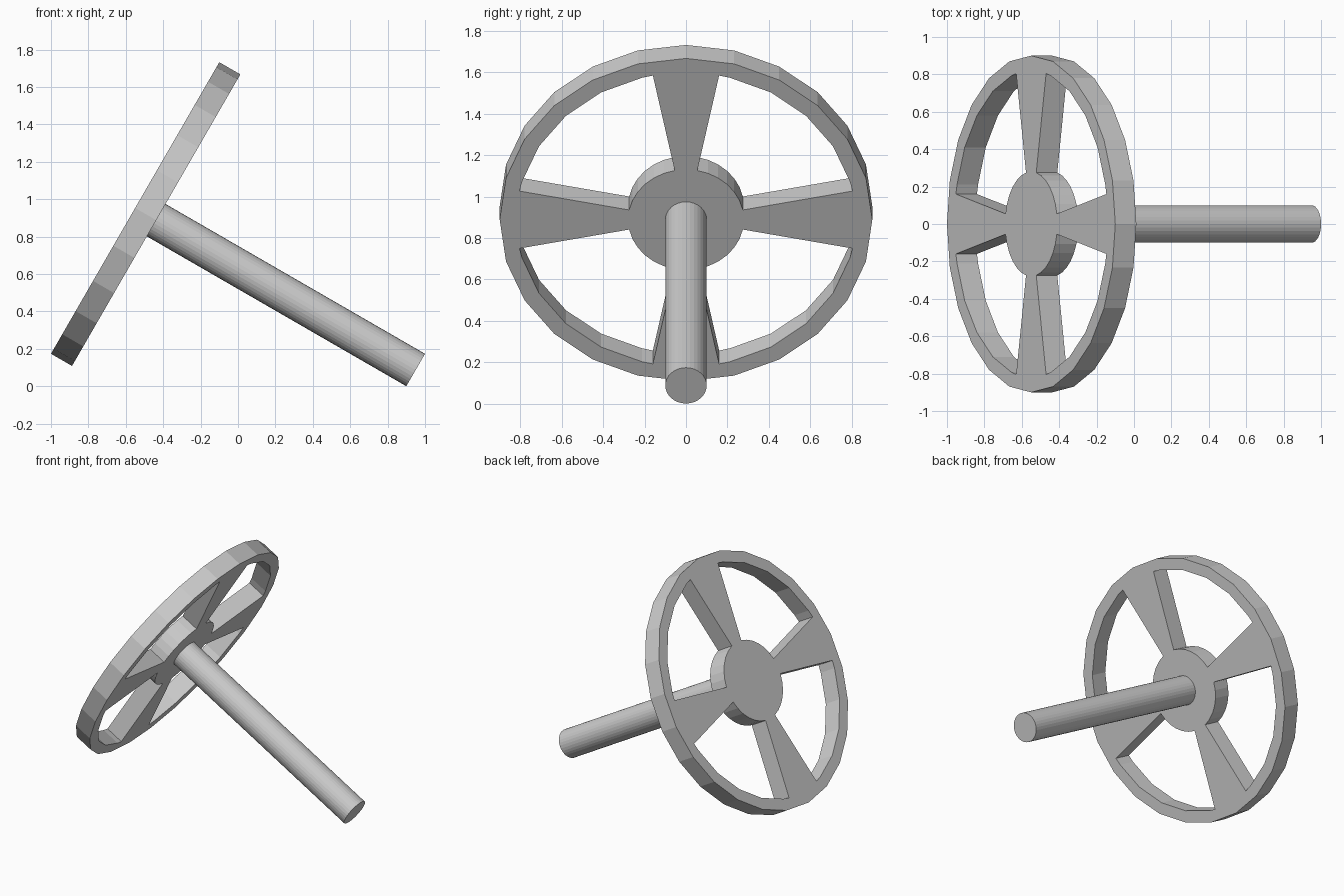
import bpy
from math import sin, cos, radians
from mathutils import Vector

if "Cube" in bpy.data.objects:
    bpy.data.objects.remove(bpy.data.objects["Cube"])

R_RIM, R_IN, R_HUB, R_SHAFT = 0.9, 0.82, 0.28, 0.1
THICK, LENGTH, SPOKE = 0.13, 1.732, 11.25
TILT = (0, radians(120), 0)
AXIS = Vector((0.866, 0, -0.5))
BACK = Vector((-0.55, 0, 0.953))


def arc(r, angles):
    return [(r * cos(radians(a)), r * sin(radians(a))) for a in angles]


# Wheel plate: outer outline plus four sector-shaped openings
outlines = [arc(R_RIM, range(0, 360, 15))]
for q in range(0, 360, 90):
    outer = [SPOKE, 15, 30, 45, 60, 75, 90 - SPOKE]
    inner = [90 - SPOKE - i * (90 - 2 * SPOKE) / 6 for i in range(7)]
    outlines.append(arc(R_IN, [q + a for a in outer]) + arc(R_HUB, [q + a for a in inner]))

curve = bpy.data.curves.new("wheel", 'CURVE')
curve.dimensions = '2D'
curve.fill_mode = 'BOTH'
curve.extrude = THICK / 2
for pts in outlines:
    s = curve.splines.new('POLY')
    s.points.add(len(pts) - 1)
    for p, (x, y) in zip(s.points, pts):
        p.co = (x, y, 0, 1)
    s.use_cyclic_u = True
wheel = bpy.data.objects.new("spoked_wheel", curve)
bpy.context.collection.objects.link(wheel)
wheel.location = BACK + AXIS * THICK / 2
wheel.rotation_euler = TILT
bpy.context.view_layer.objects.active = wheel
wheel.select_set(True)
bpy.ops.object.convert(target='MESH')
for poly in wheel.data.polygons:
    poly.use_smooth = False

# Shaft: starts at the wheel's front face
depth = LENGTH - THICK
bpy.ops.mesh.primitive_cylinder_add(vertices=32, radius=R_SHAFT, depth=depth,
                                    location=BACK + AXIS * (THICK + depth / 2),
                                    rotation=TILT)
bpy.context.object.name = "shaft"
